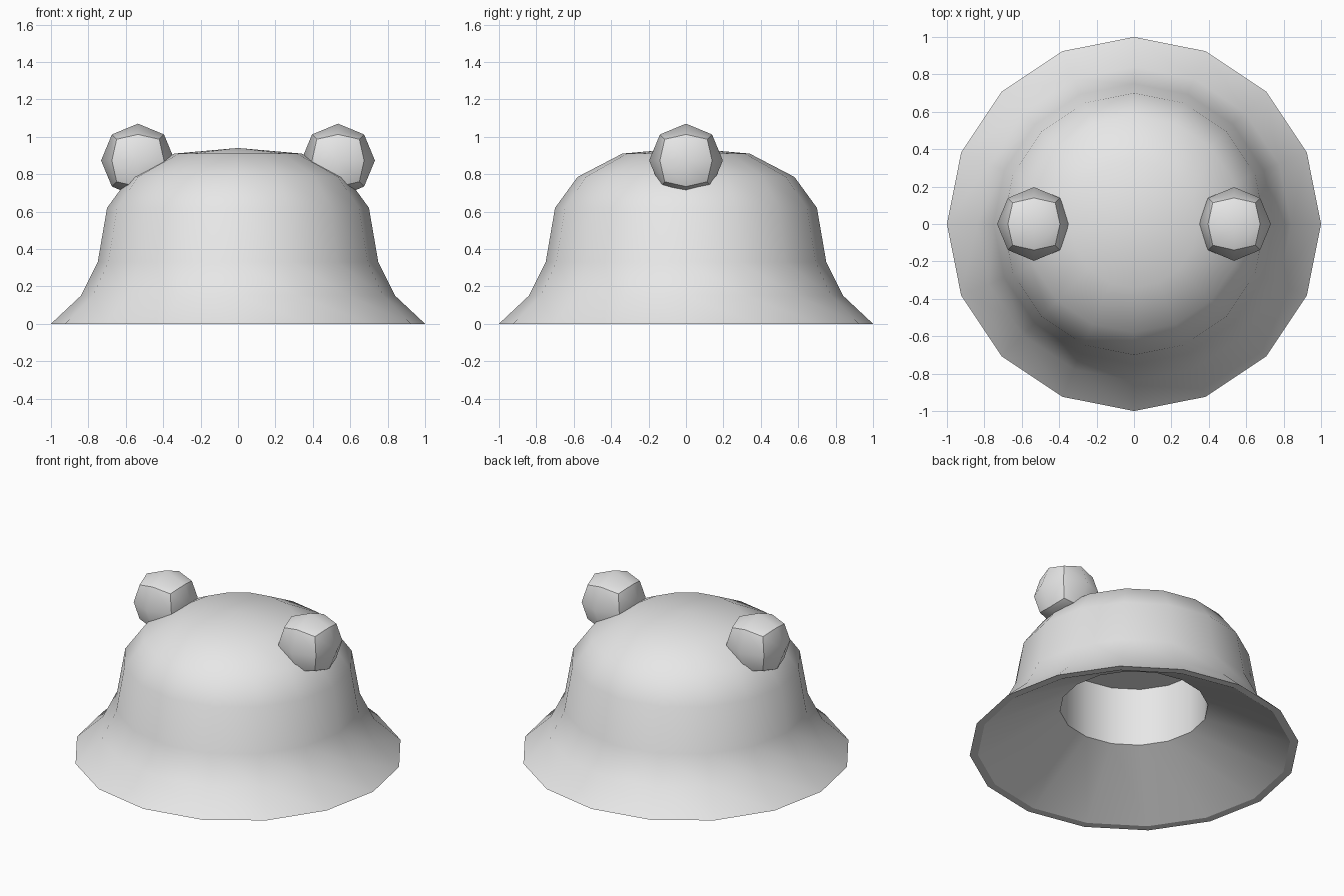
import bpy
import bmesh
import math
from mathutils import Vector

cube = bpy.data.objects.get("Cube")
if cube:
    bpy.data.objects.remove(cube, do_unlink=True)

GREY = (0.8, 0.8, 0.8, 1.0)
material = bpy.data.materials.new("light grey")
material.use_nodes = True
material.diffuse_color = GREY
material.node_tree.nodes["Principled BSDF"].inputs["Base Color"].default_value = GREY


def finish(bm, name, sharp_angle):
    """Turn a bmesh into a smooth object, keeping edges above the angle sharp."""
    bmesh.ops.recalc_face_normals(bm, faces=bm.faces)
    for face in bm.faces:
        face.smooth = True
    for edge in bm.edges:
        edge.smooth = edge.calc_face_angle(0) < math.radians(sharp_angle)
    mesh = bpy.data.meshes.new(name)
    bm.to_mesh(mesh)
    bm.free()
    mesh.materials.append(material)
    obj = bpy.data.objects.new(name, mesh)
    bpy.context.collection.objects.link(obj)
    return obj


# Hat: crown, flared brim, flat rim, sloping underside and head opening
profile = [(0, 0.94), (0.34, 0.91), (0.58, 0.785), (0.70, 0.62),
           (0.75, 0.33), (0.84, 0.15), (1, 0), (0.95, 0),
           (0.45, 0.28), (0.45, 0.67), (0, 0.67)]
bm = bmesh.new()
points = [bm.verts.new((r, 0, z)) for r, z in profile]
lines = [bm.edges.new(pair) for pair in zip(points, points[1:])]
bmesh.ops.spin(bm, geom=points + lines, cent=(0, 0, 0), axis=(0, 0, 1),
               angle=math.tau, steps=16, use_duplicate=False)
bmesh.ops.remove_doubles(bm, verts=bm.verts, dist=0.001)
finish(bm, "bucket_hat", 28)

# Ears: rounded cubes with six softly domed sides
for side, name in ((1, "left_ear"), (-1, "right_ear")):
    bm = bmesh.new()
    bmesh.ops.create_cube(bm, size=1)
    bmesh.ops.subdivide_edges(bm, edges=bm.edges, cuts=1, use_grid_fill=True)
    for vert in bm.verts:
        vert.co = vert.co.normalized() * 0.197
    bmesh.ops.translate(bm, verts=bm.verts, vec=Vector((side * 0.535, 0, 0.873)))
    finish(bm, name, 42)
